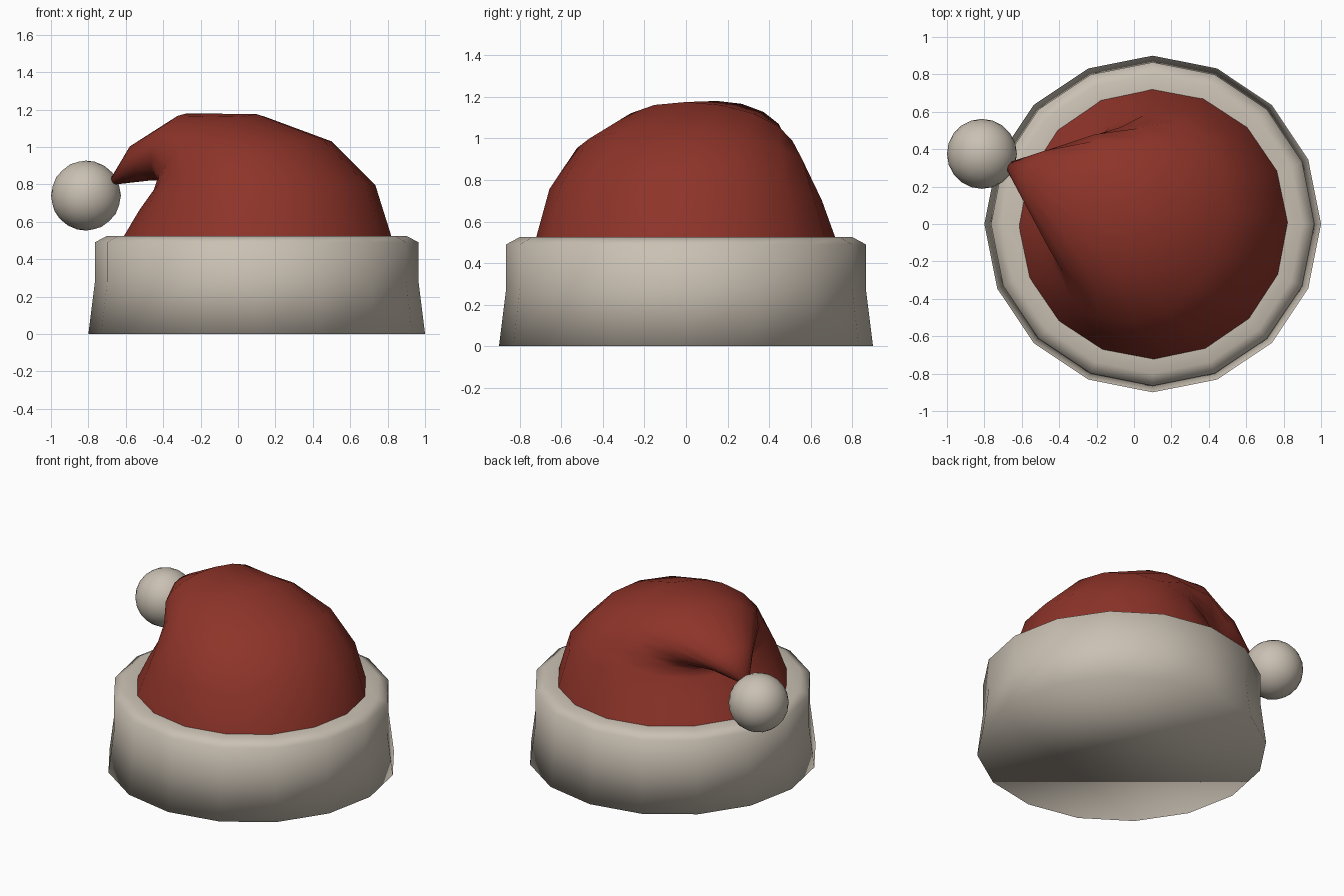
import bpy, math
from mathutils import Vector

if "Cube" in bpy.data.objects:
    bpy.data.objects.remove(bpy.data.objects["Cube"])

CX = 0.1                                   # hat axis sits right of the origin
BEND = Vector((-0.928, 0.373, 0))          # direction the tip flops toward
SIDE = Vector((0.373, 0.928, 0))
SIDES = 16


def material(name, rgb):
    m = bpy.data.materials.new(name)
    m.diffuse_color = (*rgb, 1)
    m.use_nodes = True
    m.node_tree.nodes["Principled BSDF"].inputs["Base Color"].default_value = m.diffuse_color
    return m


def loft(name, rings, mat, cap_start=False, cap_end=False):
    """Join closed rings of points with quads."""
    n = len(rings[0])
    verts = [p for r in rings for p in r]
    faces = [(a * n + i, a * n + (i + 1) % n, (a + 1) * n + (i + 1) % n, (a + 1) * n + i)
             for a in range(len(rings) - 1) for i in range(n)]
    if cap_start:
        faces.append(tuple(reversed(range(n))))
    if cap_end:
        faces.append(tuple(range(len(verts) - n, len(verts))))
    me = bpy.data.meshes.new(name)
    me.from_pydata(verts, [], faces)
    me.materials.append(mat)
    me.polygons.foreach_set("use_smooth", [True] * len(faces))
    ob = bpy.data.objects.new(name, me)
    bpy.context.collection.objects.link(ob)
    return ob


red = material("red felt", (0.27, 0.034, 0.022))
cream = material("cream fur", (0.59, 0.53, 0.45))

# Fur brim: (radius, height) profile, closed below
brim_profile = [(0.9, 0), (0.865, 0.28), (0.865, 0.49), (0.80, 0.525), (0.68, 0.515)]
angles = [2 * math.pi * i / SIDES for i in range(SIDES)]
loft("brim", [[(CX + r * math.cos(a), r * math.sin(a), z) for a in angles]
              for r, z in brim_profile], cream, cap_start=True, cap_end=True)

# Floppy cone: each ring is (outer s, outer z, inner s, inner z, half width)
hat_rings = [(-0.73, 0.49, 0.73, 0.49, 0.73),
             (-0.63, 0.80, 0.62, 0.66, 0.66),
             (-0.38, 1.04, 0.54, 0.76, 0.57),
             (0.00, 1.175, 0.51, 0.80, 0.45),
             (0.40, 1.18, 0.53, 0.82, 0.33),
             (0.71, 1.01, 0.62, 0.82, 0.16),
             (0.84, 0.83, 0.81, 0.80, 0.025)]
rings = []
for so, zo, si, zi, w in hat_rings:
    outer = Vector((CX, 0, zo)) + BEND * so
    inner = Vector((CX, 0, zi)) + BEND * si
    mid, half = (outer + inner) / 2, (inner - outer) / 2
    # BEND x SIDE points down, so run the ring the other way round
    rings.append([mid + half * math.cos(a) - SIDE * (w * math.sin(a)) for a in angles])
loft("floppy_cone", rings, red, cap_end=True)

# Fur ball on the tip
bpy.ops.mesh.primitive_ico_sphere_add(subdivisions=3, radius=0.187, location=(-0.813, 0.375, 0.74))
ball = bpy.context.object
ball.name = "fur_ball"
ball.data.materials.append(cream)
bpy.ops.object.shade_smooth()
